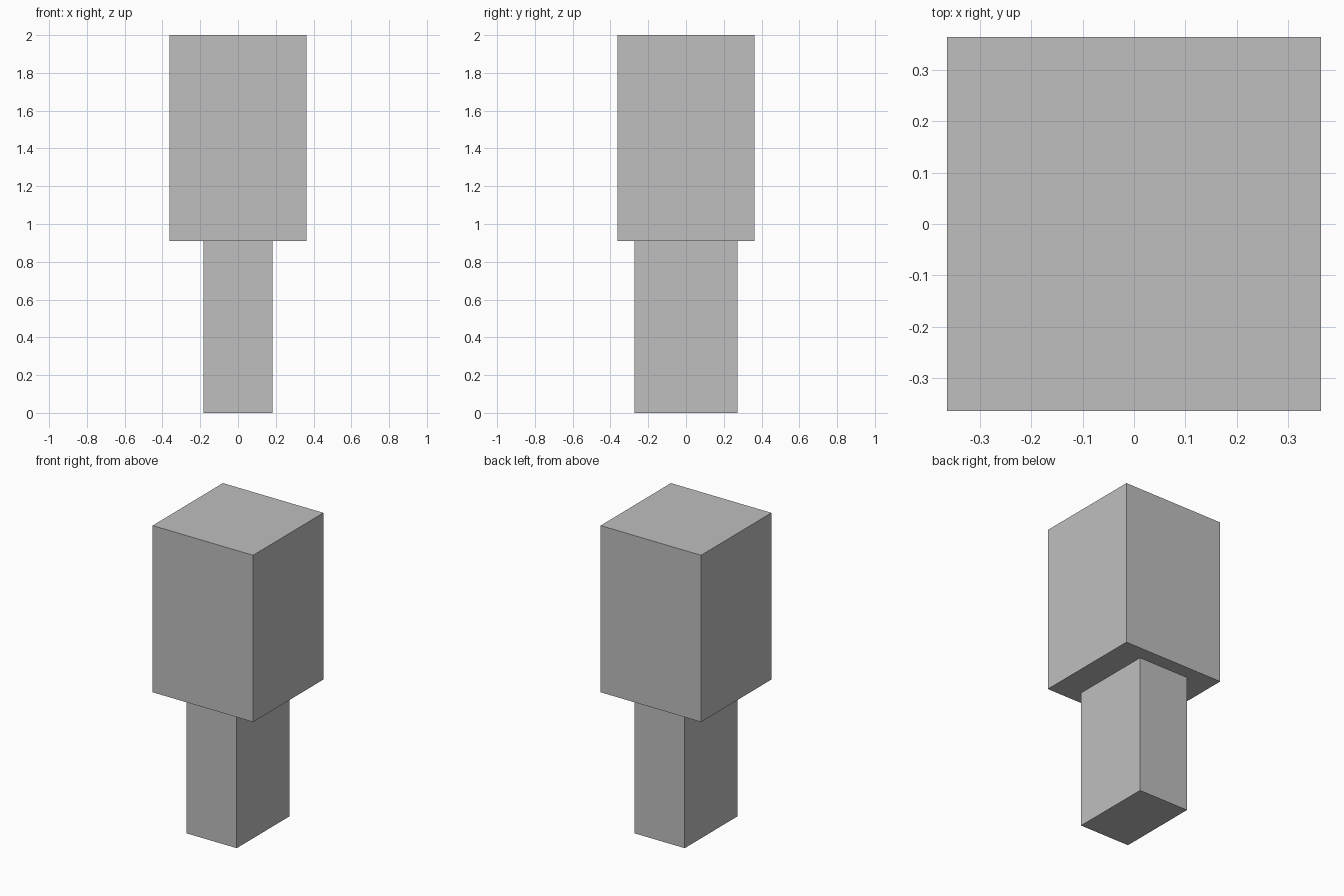
import bpy

default_cube = bpy.data.objects.get("Cube")
if default_cube:
    bpy.data.objects.remove(default_cube, do_unlink=True)

# Single flat grey
GREY = (0.52, 0.52, 0.52, 1.0)
grey = bpy.data.materials.new("plain grey")
grey.use_nodes = True
grey.diffuse_color = GREY
grey.node_tree.nodes["Principled BSDF"].inputs["Base Color"].default_value = GREY


def block(name, width, depth, bottom, top):
    """Box centred on the z axis, spanning bottom to top."""
    bpy.ops.mesh.primitive_cube_add(size=1, location=(0, 0, (bottom + top) / 2))
    obj = bpy.context.object
    obj.name = obj.data.name = name
    obj.scale = (width, depth, top - bottom)
    bpy.ops.object.transform_apply(location=False, rotation=False, scale=True)
    obj.data.materials.append(grey)
    return obj


UNIT = 1 / 11          # the proportions fall on a regular block grid
SHOULDER = 10 * UNIT   # height where the handle meets the head

# Narrow handle below, wide head above
block("handle", 4 * UNIT, 6 * UNIT, 0, SHOULDER)
block("head", 8 * UNIT, 8 * UNIT, SHOULDER, 2)
